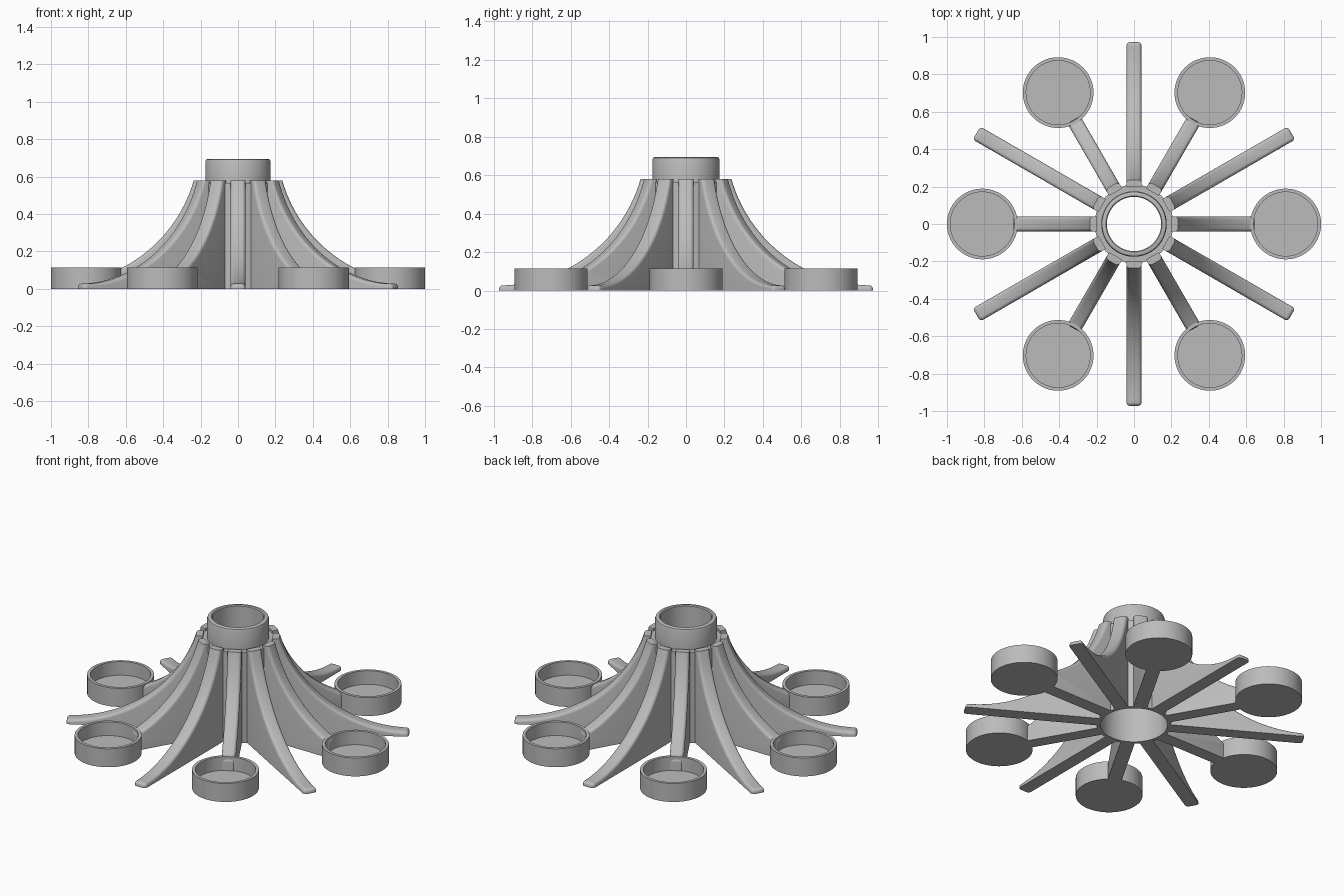
import bpy, bmesh, math
from mathutils import Matrix

cube = bpy.data.objects.get("Cube")
if cube:
    bpy.data.objects.remove(cube, do_unlink=True)

grey = bpy.data.materials.new("plain grey")
grey.use_nodes = True
COLOUR = (0.5, 0.5, 0.5, 1)
grey.diffuse_color = COLOUR
grey.node_tree.nodes["Principled BSDF"].inputs["Base Color"].default_value = COLOUR


def finish(name, bm):
    bmesh.ops.recalc_face_normals(bm, faces=bm.faces[:])
    mesh = bpy.data.meshes.new(name)
    bm.to_mesh(mesh)
    bm.free()
    mesh.materials.append(grey)
    obj = bpy.data.objects.new(name, mesh)
    bpy.context.collection.objects.link(obj)
    bpy.ops.object.select_all(action="DESELECT")
    obj.select_set(True)
    bpy.context.view_layer.objects.active = obj
    bpy.ops.object.shade_smooth_by_angle(angle=math.radians(35))
    return obj


def lathe(name, profile, closed, steps=72):
    """Spin an (r, z) profile around the z axis."""
    bm = bmesh.new()
    verts = [bm.verts.new((r, 0, z)) for r, z in profile]
    pairs = list(zip(verts, verts[1:] + verts[:1]))
    edges = [bm.edges.new(p) for p in (pairs if closed else pairs[:-1])]
    bmesh.ops.spin(bm, geom=verts + edges, axis=(0, 0, 1), cent=(0, 0, 0),
                   angle=math.tau, steps=steps, use_duplicate=False)
    bmesh.ops.remove_doubles(bm, verts=bm.verts[:], dist=1e-5)
    return finish(name, bm)


def rib(name, angle, reach):
    """Upright fin whose top edge sweeps down along an arc."""
    half, top, inner = 0.04, 0.58, 0.197
    cx, cz, radius = 0.97, 0.79, 0.763
    start = math.asin((cz - top) / radius)
    end = math.acos((cx - reach) / radius)
    steps = 28
    arc = []
    for i in range(steps + 1):
        a = start + (end - start) * i / steps
        arc.append((cx - radius * math.cos(a), cz - radius * math.sin(a)))
    outline = [(inner, 0), (inner, top)] + arc + [(reach, 0)]
    bm = bmesh.new()
    face = bm.faces.new([bm.verts.new((r, -half, z)) for r, z in outline])
    side = bmesh.ops.extrude_face_region(bm, geom=[face])["geom"]
    bmesh.ops.translate(bm, vec=(0, 2 * half, 0),
                        verts=[v for v in side if isinstance(v, bmesh.types.BMVert)])

    # Round the swept edges and the tip
    def rounded(e):
        a, b = e.verts
        along = abs(a.co.y - b.co.y) < 1e-5
        on_arc = all(v.co.x > inner + 0.01 and v.co.z > 0.001 for v in e.verts)
        at_tip = all(v.co.x > reach - 1e-4 for v in e.verts)
        tip_top = at_tip and a.co.z > 0.001 and b.co.z > 0.001
        tip_side = at_tip and along
        return (on_arc and along) or tip_top or tip_side

    bmesh.ops.bevel(bm, geom=[e for e in bm.edges if rounded(e)], offset=0.018,
                    segments=4, profile=0.5, affect="EDGES", clamp_overlap=True)
    bmesh.ops.rotate(bm, verts=bm.verts[:], cent=(0, 0, 0),
                     matrix=Matrix.Rotation(angle, 3, "Z"))
    return finish(name, bm)


# Stepped open hub with a narrower collar at the top
lathe("hub", [(0.19, 0), (0.21, 0), (0.21, 0.565), (0.175, 0.565),
              (0.175, 0.68), (0.171, 0.691), (0.161, 0.695), (0.15, 0.695),
              (0.145, 0.69), (0.145, 0.53), (0.19, 0.5)], True)

# Twelve ribs: alternate ones carry a cup
for i in range(12):
    angle = i * math.tau / 12
    if i % 2:
        rib(f"long_rib_{i // 2 + 1}", angle, 0.972)
    else:
        rib(f"cup_rib_{i // 2 + 1}", angle, 0.645)
        cup = lathe(f"cup_{i // 2 + 1}", [(0, 0), (0.189, 0), (0.189, 0.115),
                    (0.171, 0.115), (0.171, 0.03), (0, 0.03)], False, 64)
        cup.location = (0.811 * math.cos(angle), 0.811 * math.sin(angle), 0)
